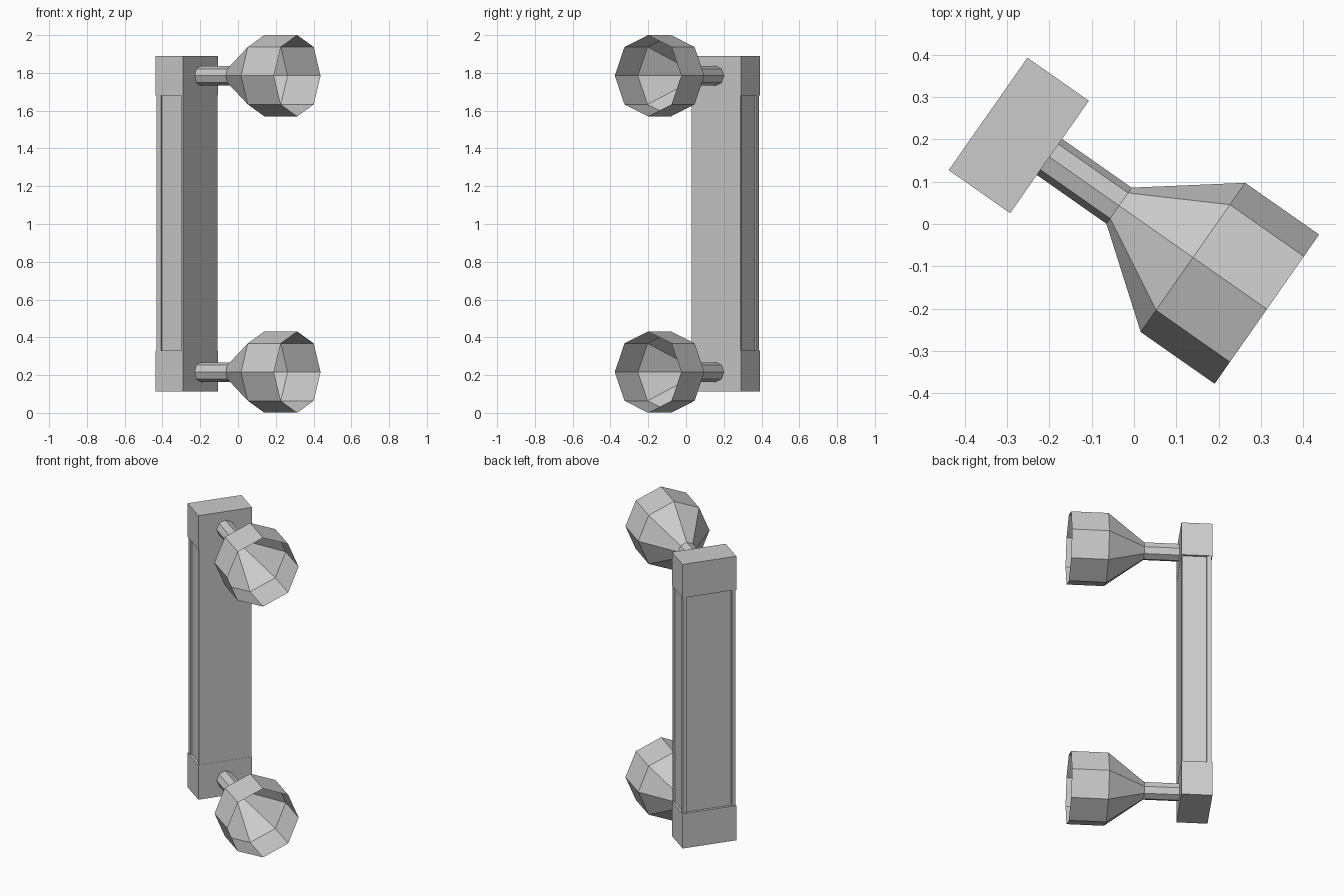
import bpy, bmesh, math
from mathutils import Matrix, Vector

cube = bpy.data.objects.get("Cube")
if cube:
    bpy.data.objects.remove(cube, do_unlink=True)

grey = bpy.data.materials.new("plain_grey")
grey.use_nodes = True
colour = (0.6, 0.6, 0.6, 1)
grey.diffuse_color = colour
grey.node_tree.nodes["Principled BSDF"].inputs["Base Color"].default_value = colour

# The handle is turned about z; local x points from the bar to the knobs
FRAME = Matrix.Translation((-0.272, 0.209, 0)) @ Matrix.Rotation(math.radians(-35), 4, 'Z')
THICK, WIDE = 0.0885, 0.162


def finish(name, bm):
    bm.transform(FRAME)
    mesh = bpy.data.meshes.new(name)
    bm.to_mesh(mesh)
    bm.free()
    mesh.materials.append(grey)
    obj = bpy.data.objects.new(name, mesh)
    bpy.context.collection.objects.link(obj)


def box(name, low, high):
    bm = bmesh.new()
    bmesh.ops.create_cube(bm, size=1)
    low, high = Vector(low), Vector(high)
    for v in bm.verts:
        v.co = (low + high) / 2 + v.co * (high - low)
    finish(name, bm)


def lathe(name, profile, z, sides=8):
    """Open shell of rings along local x, given (distance, radius) points."""
    bm = bmesh.new()
    rings = []
    for x, r in profile:
        angles = [math.tau * i / sides for i in range(sides)]
        rings.append([bm.verts.new((x, r * math.cos(a), z + r * math.sin(a))) for a in angles])
    for a, b in zip(rings, rings[1:]):
        for i in range(sides):
            j = (i + 1) % sides
            bm.faces.new((a[i], a[j], b[j], b[i]))
    finish(name, bm)


# End blocks
BOTTOM, TOP = 0.33, 1.68
box("lower_block", (-THICK, -WIDE, 0.113), (THICK, WIDE, BOTTOM))
box("upper_block", (-THICK, -WIDE, TOP), (THICK, WIDE, 1.89))

# Bar between the blocks: recessed core, front plate and two rear corner posts
edge = WIDE - 0.004
rear = -THICK + 0.004
box("bar_core", (rear + 0.012, -edge + 0.01, BOTTOM), (THICK - 0.01, edge - 0.01, TOP))
box("bar_front_plate", (THICK - 0.01, -edge, BOTTOM), (THICK - 0.001, edge, TOP))
for name, side in (("left_post", 1), ("right_post", -1)):
    ys = sorted((side * (edge - 0.022), side * edge))
    box(name, (rear, ys[0], BOTTOM), (rear + 0.028, ys[1], TOP))

# Flared hollow knobs on short stems
KNOB = [(THICK, 0.052), (0.289, 0.052), (0.502, 0.215), (0.715, 0.215)]
for name, z in (("lower_knob", 0.216), ("upper_knob", 1.785)):
    lathe(name, KNOB, z)
